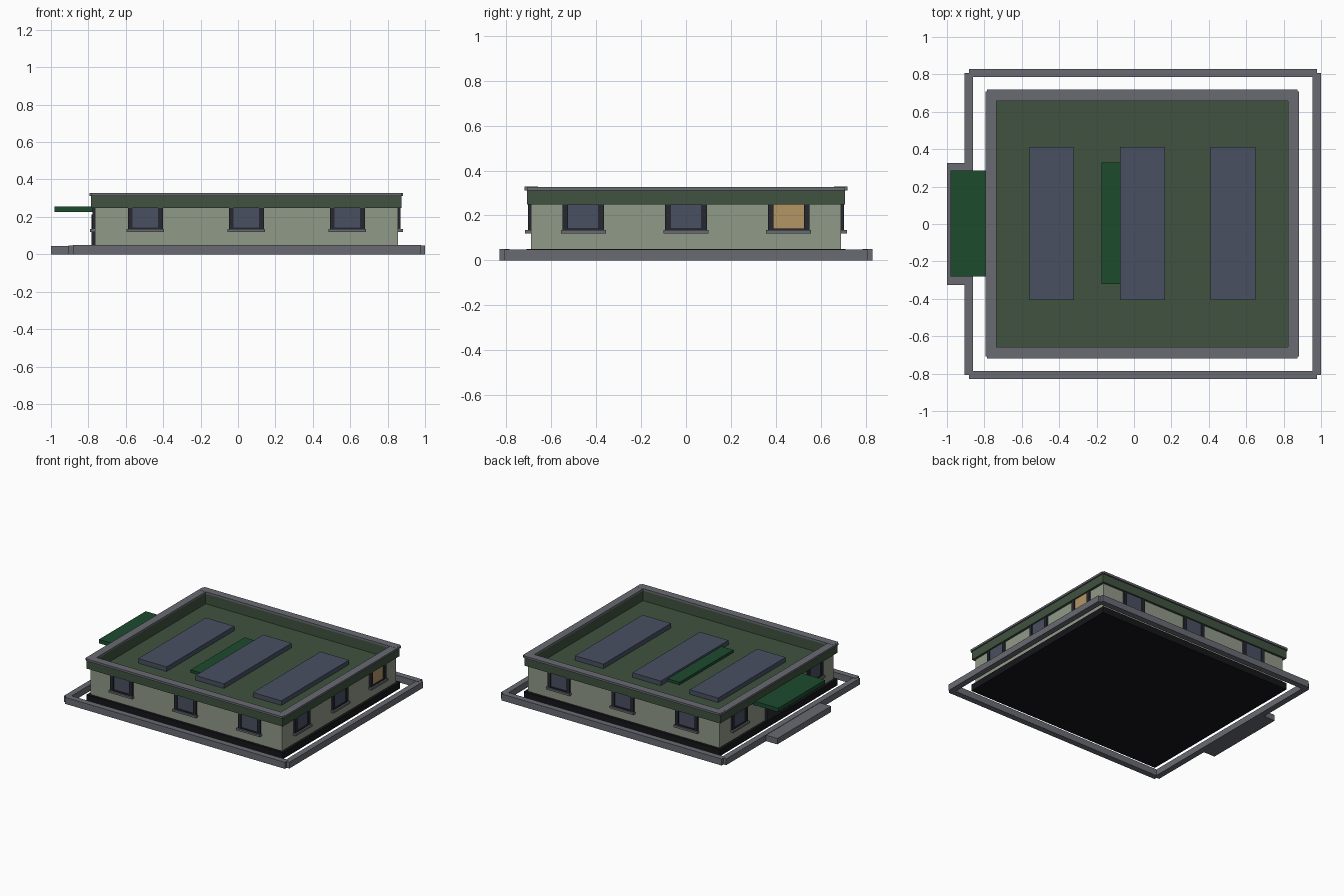
import bpy

if "Cube" in bpy.data.objects:
    bpy.data.objects.remove(bpy.data.objects["Cube"])


def mat(name, r, g, b):
    m = bpy.data.materials.new(name)
    m.diffuse_color = (r, g, b, 1)
    m.use_nodes = True
    m.node_tree.nodes["Principled BSDF"].inputs["Base Color"].default_value = m.diffuse_color
    return m


WALL = mat("pale_wall", 0.28, 0.32, 0.25)
GREEN = mat("roof_green", 0.05, 0.085, 0.05)
AWNING = mat("awning_green", 0.012, 0.07, 0.027)
STONE = mat("stone", 0.14, 0.147, 0.17)
GLASS = mat("glass", 0.065, 0.08, 0.12)
DARK = mat("dark_frame", 0.02, 0.022, 0.028)
BASE = mat("dark_base", 0.008, 0.008, 0.011)
LIT = mat("lit_glass", 0.45, 0.30, 0.13)


def box(name, x0, x1, y0, y1, z0, z1, m):
    x0, x1 = sorted((x0, x1))
    y0, y1 = sorted((y0, y1))
    bpy.ops.mesh.primitive_cube_add(size=1, location=((x0 + x1) / 2, (y0 + y1) / 2, (z0 + z1) / 2))
    ob = bpy.context.object
    ob.name = name
    ob.scale = (x1 - x0, y1 - y0, z1 - z0)
    bpy.ops.object.transform_apply(location=False, rotation=False, scale=True)
    ob.data.materials.append(m)
    return ob


def ring(name, x0, x1, y, w, z0, z1, m, inset=0.0):
    """Four bars round a rectangle; inset notches the corners."""
    for s, side in ((-1, "front"), (1, "back")):
        box(f"{name}_{side}", x0 + inset, x1 - inset, s * (y - w), s * y, z0, z1, m)
    e = inset if inset else w
    box(f"{name}_left", x0, x0 + w, -y + e, y - e, z0, z1 - inset * 0.1, m)
    box(f"{name}_right", x1 - w, x1, -y + e, y - e, z0, z1 - inset * 0.1, m)


X0, X1, Y = -0.765, 0.855, 0.69   # wall faces


def window(name, axis, sign, face, c, glass=GLASS):
    """Window on a wall: axis 'x' faces along x, 'y' faces along y."""
    def part(label, a, b, z0, z1, out, m):
        d0, d1 = face - sign * 0.01, face + sign * out
        if axis == "y":
            box(f"{name}_{label}", c + a, c + b, d0, d1, z0, z1, m)
        else:
            box(f"{name}_{label}", d0, d1, c + a, c + b, z0, z1, m)
    part("glass", -0.07, 0.07, 0.14, 0.262, 0.006, glass)
    part("jamb_a", -0.093, -0.068, 0.133, 0.262, 0.014, DARK)
    part("jamb_b", 0.068, 0.093, 0.133, 0.262, 0.014, DARK)
    part("bottom_rail", -0.07, 0.07, 0.133, 0.143, 0.014, DARK)
    part("sill", -0.1, 0.1, 0.12, 0.135, 0.026, STONE)


# Ground works
ring("curb", -0.905, 1.0, 0.83, 0.045, 0, 0.05, STONE, inset=0.022)
box("entry_step", -1.0, -0.87, -0.325, 0.325, 0, 0.045, STONE)
box("plinth", -0.785, 0.875, -0.71, 0.71, 0, 0.05, BASE)

# Walls, parapet and roof
box("walls", X0, X1, -Y, Y, 0.045, 0.225, WALL)
ring("wall_top", X0, X1, Y, 0.02, 0.22, 0.255, WALL)
box("roof_deck", -0.75, 0.84, -0.675, 0.675, 0.22, 0.235, GREEN)
ring("parapet", -0.785, 0.873, 0.707, 0.046, 0.248, 0.314, GREEN)
ring("parapet_lining", -0.75, 0.84, 0.675, 0.015, 0.23, 0.314, GREEN)
ring("parapet_cap", -0.795, 0.883, 0.718, 0.06, 0.312, 0.328, STONE, inset=0.01)

# Roof panels and low slab
for i, cx in enumerate((-0.44, 0.045, 0.53)):
    box(f"roof_panel_{i + 1}", cx - 0.12, cx + 0.12, -0.405, 0.412, 0.23, 0.27, GLASS)
box("roof_slab", -0.175, 0.03, -0.322, 0.328, 0.23, 0.255, AWNING)

# Windows
for i in (-1, 0, 1):
    window(f"front_window_{i + 2}", "y", -1, -Y, 0.045 + 0.54 * i)
    window(f"back_window_{i + 2}", "y", 1, Y, 0.045 + 0.54 * i)
    window(f"right_window_{i + 2}", "x", 1, X1, 0.457 * i, LIT if i == 1 else GLASS)
    if i:
        window(f"left_window_{i + 2}", "x", -1, X0, 0.457 * i)

# Entrance
box("door", X0 + 0.01, -0.783, -0.14, 0.14, 0.045, 0.212, DARK)
box("awning", -0.98, -0.76, -0.28, 0.285, 0.226, 0.256, AWNING)
